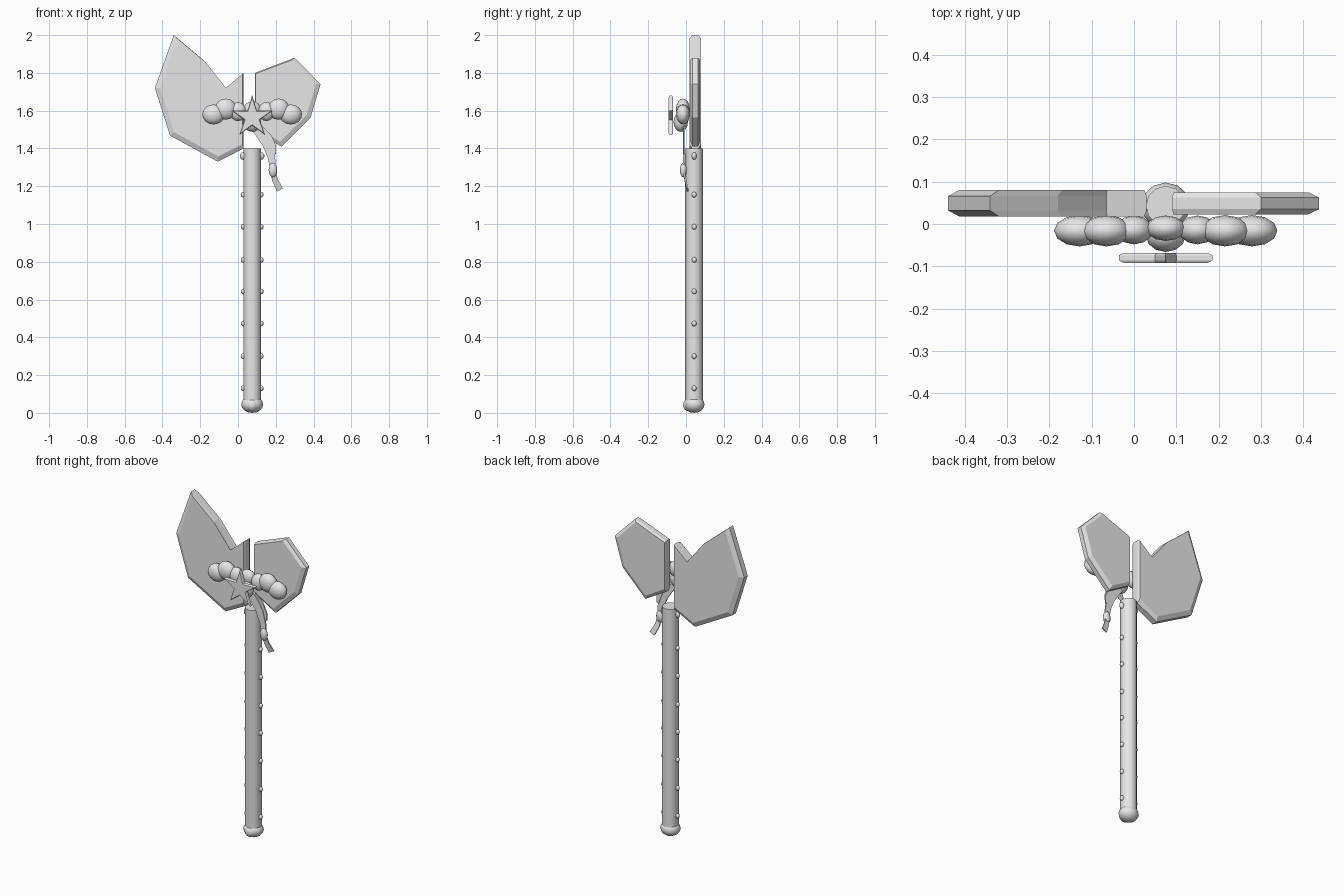
import bpy, bmesh, math

if "Cube" in bpy.data.objects:
    bpy.data.objects.remove(bpy.data.objects["Cube"])

grey = bpy.data.materials.new("plain grey")
grey.diffuse_color = (0.8, 0.8, 0.8, 1)
grey.use_nodes = True
grey.node_tree.nodes["Principled BSDF"].inputs["Base Color"].default_value = grey.diffuse_color
CX, CY = 0.075, 0.043   # axis of the handle


def finish(bm, name, smooth=False):
    bmesh.ops.recalc_face_normals(bm, faces=bm.faces)
    for f in bm.faces:
        f.smooth = smooth
    me = bpy.data.meshes.new(name)
    bm.to_mesh(me)
    bm.free()
    me.materials.append(grey)
    ob = bpy.data.objects.new(name, me)
    bpy.context.collection.objects.link(ob)
    return ob


def plate(name, outline, y0, y1, centre, scale, chamfer):
    """Flat plate in the xz plane with chamfered front and back rims."""
    bm = bmesh.new()
    rings = []
    for y, s in ((y0, scale), (y0 + chamfer, 1), (y1 - chamfer, 1), (y1, scale)):
        rings.append([bm.verts.new((centre[0] + (x - centre[0]) * s, y,
                                    centre[1] + (z - centre[1]) * s)) for x, z in outline])
    n = len(outline)
    for a, b in zip(rings, rings[1:]):
        for i in range(n):
            bm.faces.new((a[i], a[(i + 1) % n], b[(i + 1) % n], b[i]))
    bm.faces.new(rings[0])
    bm.faces.new(rings[-1])
    return finish(bm, name)


def ball(name, loc, size, seg=12, rings=8):
    bm = bmesh.new()
    bmesh.ops.create_uvsphere(bm, u_segments=seg, v_segments=rings, radius=1)
    for v in bm.verts:
        v.co = [v.co[i] * size[i] + loc[i] for i in range(3)]
    return finish(bm, name, True)


def ribbon(name, path, thick=0.008):
    """Strip from (x, y, z, width) points, widened across the path in xz."""
    bm = bmesh.new()
    rows = []
    for i, (x, y, z, w) in enumerate(path):
        a, b = path[max(i - 1, 0)], path[min(i + 1, len(path) - 1)]
        dx, dz = b[0] - a[0], b[2] - a[2]
        d = math.hypot(dx, dz)
        nx, nz = -dz / d * w / 2, dx / d * w / 2
        t = thick / 2
        rows.append([bm.verts.new(p) for p in (
            (x - nx, y - t, z - nz), (x + nx, y - t, z + nz),
            (x + nx, y + t, z + nz), (x - nx, y + t, z - nz))])
    for a, b in zip(rows, rows[1:]):
        for i in range(4):
            bm.faces.new((a[i], a[(i + 1) % 4], b[(i + 1) % 4], b[i]))
    bm.faces.new(rows[0])
    bm.faces.new(rows[-1])
    return finish(bm, name)


# Wing-shaped blades
plate("large_blade", [(-0.34, 2.0), (-0.18, 1.865), (-0.065, 1.72), (0.03, 1.80),
                      (0.03, 1.40), (-0.107, 1.33), (-0.36, 1.468), (-0.44, 1.72)],
      0.018, 0.08, (-0.05, 1.73), 0.93, 0.014)
plate("small_blade", [(0.09, 1.80), (0.30, 1.88), (0.437, 1.74), (0.384, 1.563),
                      (0.23, 1.41), (0.09, 1.49)],
      0.023, 0.075, (0.13, 1.74), 0.92, 0.012)

# Handle
bm = bmesh.new()
bmesh.ops.create_cone(bm, cap_ends=True, segments=12, radius1=0.047, radius2=0.047, depth=1.36)
bmesh.ops.translate(bm, verts=bm.verts, vec=(CX, CY, 0.72))
handle = finish(bm, "handle", True)
bpy.context.view_layer.objects.active = handle
handle.select_set(True)
bpy.ops.object.shade_smooth_by_angle(angle=math.radians(40))

# Pommel with a front knob
ball("pommel", (CX, CY, 0.045), (0.058, 0.055, 0.045))
ball("pommel_knob", (CX, 0.015, 0.042), (0.034, 0.03, 0.034))

# Studs along both sides of the handle
for z in (0.13, 0.30, 0.473, 0.643, 0.81, 0.985, 1.155, 1.36):
    r = 0.02 if z > 1.3 else 0.015
    for s in (-1, 1):
        ball("stud", (CX + s * 0.047, CY, z), (r * 0.9, 0.013, r), 8, 6)

# Bow: puffy lobes mirrored about the handle
for s in (-1, 1):
    ball("bow_outer_lobe", (CX + s * 0.204, -0.016, 1.58), (0.06, 0.037, 0.053))
    ball("bow_middle_lobe", (CX + s * 0.14, -0.016, 1.608), (0.058, 0.037, 0.056))
    ball("bow_inner_lobe", (CX + s * 0.075, -0.014, 1.595), (0.045, 0.034, 0.05))
ball("bow_knot", (CX, -0.01, 1.605), (0.047, 0.03, 0.045))
ball("bow_lower_knot", (CX, -0.028, 1.54), (0.047, 0.038, 0.052))

# Star in front of the bow
pts = []
for i in range(10):
    r, a = (0.043 if i % 2 else 0.116), math.pi / 2 + i * math.pi / 5
    pts.append((CX + r * math.cos(a), 1.565 + r * math.sin(a)))
plate("star", pts, -0.092, -0.068, (CX, 1.565), 0.9, 0.006)

# Hanging ribbon with a bead
ribbon("ribbon_tail", [(0.08, -0.012, 1.52, 0.04), (0.12, -0.012, 1.475, 0.05),
                       (0.155, -0.012, 1.42, 0.048), (0.178, -0.012, 1.35, 0.038),
                       (0.186, -0.012, 1.28, 0.03), (0.195, -0.004, 1.235, 0.03),
                       (0.222, 0.008, 1.18, 0.035)])
ribbon("ribbon_short", [(0.12, -0.008, 1.51, 0.025), (0.165, -0.008, 1.46, 0.03),
                        (0.188, -0.008, 1.41, 0.028), (0.195, -0.008, 1.37, 0.012)])
ball("ribbon_bead", (0.185, -0.014, 1.285), (0.024, 0.018, 0.038), 10, 8)
